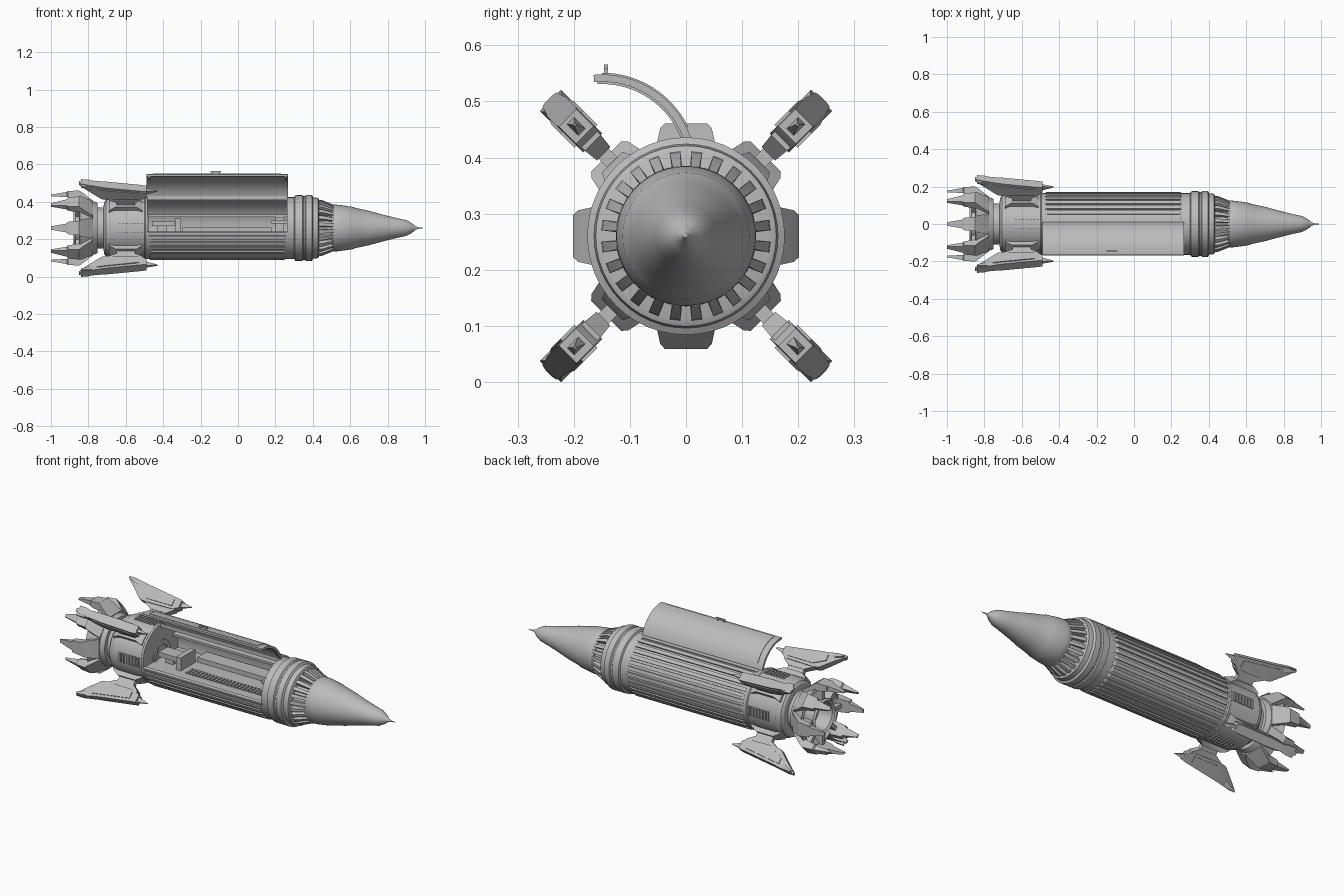
import bpy, bmesh, math
from math import sin, cos, radians

CZ = 0.26  # height of the rocket axis
grey = bpy.data.materials.new("hull_grey")
grey.diffuse_color = (0.5, 0.5, 0.5, 1)


def finish(name, bm):
    bmesh.ops.remove_doubles(bm, verts=bm.verts, dist=1e-5)
    bmesh.ops.recalc_face_normals(bm, faces=bm.faces)
    me = bpy.data.meshes.new(name)
    bm.to_mesh(me)
    bm.free()
    me.materials.append(grey)
    ob = bpy.data.objects.new(name, me)
    bpy.context.collection.objects.link(ob)
    return ob


def revolve(name, prof, a0=0, a1=360, n=48, centre=(0, CZ)):
    """Spin a closed (x, r) profile about the x axis, fully or through an arc."""
    bm = bmesh.new()
    full = a1 - a0 >= 360
    rings = []
    for i in range(n if full else n + 1):
        a = radians(a0 + (a1 - a0) * i / n)
        rings.append([bm.verts.new((x, centre[0] + r * cos(a), centre[1] + r * sin(a)))
                      for x, r in prof])
    k = len(prof)
    for i in range(n):
        p, q = rings[i], rings[(i + 1) % len(rings)]
        for j in range(k):
            bm.faces.new((p[j], p[(j + 1) % k], q[(j + 1) % k], q[j]))
    if not full:
        bm.faces.new(rings[0])
        bm.faces.new(rings[-1][::-1])
    return finish(name, bm)


def loft(name, sections, angles, centre=(0, CZ)):
    """Join box sections (x, inner r, outer r, half width), repeated round the axis."""
    bm = bmesh.new()
    for deg in angles:
        c, s = cos(radians(deg)), sin(radians(deg))
        rings = []
        for x, r0, r1, h in sections:
            rings.append([bm.verts.new((x, centre[0] + r * c - t * s, centre[1] + r * s + t * c))
                          for r, t in ((r0, -h), (r1, -h), (r1, h), (r0, h))])
        for p, q in zip(rings, rings[1:]):
            for j in range(4):
                bm.faces.new((p[j], p[(j + 1) % 4], q[(j + 1) % 4], q[j]))
        bm.faces.new(rings[0])
        bm.faces.new(rings[-1][::-1])
    return finish(name, bm)


def box(name, x0, x1, y0, y1, z0, z1):
    bm = bmesh.new()
    bmesh.ops.create_cube(bm, size=1)
    for v in bm.verts:
        v.co = ((x0 + x1) / 2 + v.co.x * (x1 - x0), (y0 + y1) / 2 + v.co.y * (y1 - y0),
                (z0 + z1) / 2 + v.co.z * (z1 - z0))
    return finish(name, bm)


DIAG = [45, 135, 225, 315]
OCT = [i * 45 for i in range(8)]

# Nose cone with needle tip
revolve("nose_cone", [(0.50, 0), (0.50, 0.118), (0.515, 0.125), (0.54, 0.124), (0.615, 0.113),
                      (0.625, 0.108), (0.70, 0.092), (0.78, 0.07), (0.85, 0.053), (0.90, 0.042),
                      (0.93, 0.026), (0.95, 0.009), (0.965, 0.004), (1.0, 0)])
# Slotted collar behind the nose
revolve("collar_core", [(0.42, 0), (0.42, 0.128), (0.52, 0.108), (0.52, 0)])
loft("collar_ribs", [(0.42, 0.11, 0.152, 0.0095), (0.45, 0.11, 0.149, 0.0095),
                     (0.515, 0.1, 0.123, 0.0075)], [i * 15 + 7.5 for i in range(24)])
# Forward ring
revolve("forward_ring", [(0.262, 0), (0.262, 0.165), (0.30, 0.165), (0.305, 0.175), (0.345, 0.176),
                         (0.35, 0.17), (0.358, 0.17), (0.363, 0.176), (0.395, 0.176), (0.402, 0.164),
                         (0.428, 0.161), (0.434, 0.15), (0.434, 0)])

# Cargo hull, open on the upper front quarter
HATCH0, HATCH1 = 88, 190
revolve("cargo_hull", [(-0.487, 0.153), (0.267, 0.153), (0.267, 0.165), (-0.487, 0.165)],
        HATCH1, HATCH0 + 360, 36)
loft("hull_ribs", [(-0.475, 0.158, 0.166, 0.010), (-0.465, 0.158, 0.172, 0.010),
                   (0.245, 0.158, 0.172, 0.010), (0.255, 0.158, 0.166, 0.010)],
     [HATCH1 + 8 + i * 11 for i in range(23)])
# Hatch sill strips
loft("hatch_sill", [(-0.487, 0.15, 0.17, 0.005), (0.267, 0.15, 0.17, 0.005)], [HATCH0 + 2, HATCH1 - 1])

# Open hatch door, with raised panel, inner frame, and handle
DC = (-0.15, 0.38)
revolve("hatch_door", [(-0.49, 0.155), (0.268, 0.155), (0.268, 0.168), (-0.49, 0.168)], 16, 95, 20, DC)
revolve("hatch_panel", [(-0.455, 0.166), (0.23, 0.166), (0.23, 0.171), (-0.455, 0.171)], 26, 90, 16, DC)
for x in (-0.48, 0.25):
    revolve("hatch_inner_rib", [(x, 0.151), (x + 0.012, 0.151), (x + 0.012, 0.157), (x, 0.157)],
            20, 93, 16, DC)
box("hatch_handle_bar", -0.148, -0.092, -0.146, -0.139, 0.558, 0.566)
for x in (-0.143, -0.105):
    box("hatch_handle_post", x, x + 0.008, -0.146, -0.139, 0.543, 0.56)

# Cargo bay interior
box("bay_floor", -0.487, 0.265, -0.155, 0.152, 0.226, 0.236)
for i in range(22):
    x = -0.27 + i * 0.022
    box("floor_slat", x, x + 0.012, -0.09, -0.03, 0.235, 0.242)
box("bay_ledge", -0.30, 0.18, 0.06, 0.145, 0.235, 0.262)
box("bay_shelf", -0.487, 0.265, 0.10, 0.14, 0.32, 0.332)
box("rear_console", -0.46, -0.34, -0.06, 0.02, 0.27, 0.295)
box("rear_console_foot", -0.43, -0.38, -0.04, 0.0, 0.235, 0.27)
box("rear_console_back", -0.335, -0.305, -0.08, 0.05, 0.235, 0.31)
box("front_console", 0.18, 0.262, -0.05, 0.04, 0.285, 0.3)
box("front_console_foot", 0.20, 0.245, -0.03, 0.02, 0.235, 0.32)
revolve("rear_bulkhead_ring", [(-0.49, 0.05), (-0.478, 0.05), (-0.478, 0.075), (-0.49, 0.075)], n=32)

# Rear hull and neck
revolve("rear_hull", [(-0.485, 0), (-0.485, 0.166), (-0.495, 0.168), (-0.50, 0.162), (-0.68, 0.162),
                      (-0.69, 0.155), (-0.705, 0.152), (-0.715, 0.14), (-0.72, 0.11),
                      (-0.76, 0.11), (-0.76, 0)])
# Vent slats at the four quarters
for i in range(7):
    x = -0.637 + i * 0.0195
    loft("vent_slat", [(x, 0.155, 0.168, 0.026), (x + 0.010, 0.155, 0.168, 0.026)],
         [0, 90, 180, 270])

# Engine bell, nozzle, and claw petals
revolve("engine_bell", [(-0.75, 0), (-0.75, 0.132), (-0.76, 0.138), (-0.80, 0.152), (-0.845, 0.172),
                        (-0.85, 0.155), (-0.81, 0.115), (-0.79, 0.09), (-0.79, 0)])
revolve("engine_nozzle", [(-0.78, 0.07), (-0.78, 0.09), (-0.87, 0.098), (-0.88, 0.09),
                          (-0.87, 0.078)], n=32)
loft("engine_petals", [(-0.775, 0.13, 0.146, 0.056), (-0.835, 0.15, 0.192, 0.046),
                       (-0.85, 0.155, 0.201, 0.038), (-0.91, 0.165, 0.197, 0.033),
                       (-0.915, 0.165, 0.193, 0.024), (-1.0, 0.170, 0.178, 0.009)], OCT)
loft("petal_struts", [(-0.80, 0.085, 0.13, 0.012), (-0.87, 0.10, 0.165, 0.012)], OCT)

# Fin pylons
loft("fin_bases", [(-0.69, 0.15, 0.166, 0.036), (-0.655, 0.15, 0.186, 0.026),
                   (-0.545, 0.15, 0.186, 0.026), (-0.51, 0.15, 0.166, 0.036)], DIAG)
loft("fin_pylons", [(-0.65, 0.15, 0.245, 0.013), (-0.55, 0.15, 0.245, 0.013)], DIAG)
loft("fin_saddles", [(-0.70, 0.235, 0.25, 0.02), (-0.65, 0.208, 0.25, 0.017),
                     (-0.55, 0.208, 0.25, 0.017), (-0.51, 0.235, 0.25, 0.02)], DIAG)
# Swept fins with forward spikes, side panels, and tail tips
loft("fins", [(-0.85, 0.335, 0.346, 0.008), (-0.81, 0.305, 0.344, 0.018), (-0.73, 0.24, 0.33, 0.022),
              (-0.70, 0.235, 0.326, 0.024), (-0.52, 0.238, 0.302, 0.024),
              (-0.49, 0.255, 0.298, 0.022)], DIAG)
loft("fin_spikes", [(-0.50, 0.26, 0.292, 0.010), (-0.43, 0.279, 0.283, 0.002)], DIAG)
loft("fin_panels", [(-0.755, 0.285, 0.318, 0.026), (-0.69, 0.252, 0.31, 0.029),
                    (-0.53, 0.252, 0.288, 0.029)], DIAG)
loft("fin_tail_tips", [(-0.84, 0.333, 0.342, 0.027), (-0.80, 0.318, 0.34, 0.027),
                       (-0.76, 0.31, 0.33, 0.016)], DIAG)

# Smooth curved surfaces, keep edges crisp
for ob in bpy.data.objects:
    ob.select_set(True)
    bpy.context.view_layer.objects.active = ob
bpy.ops.object.shade_smooth_by_angle(angle=radians(30))
